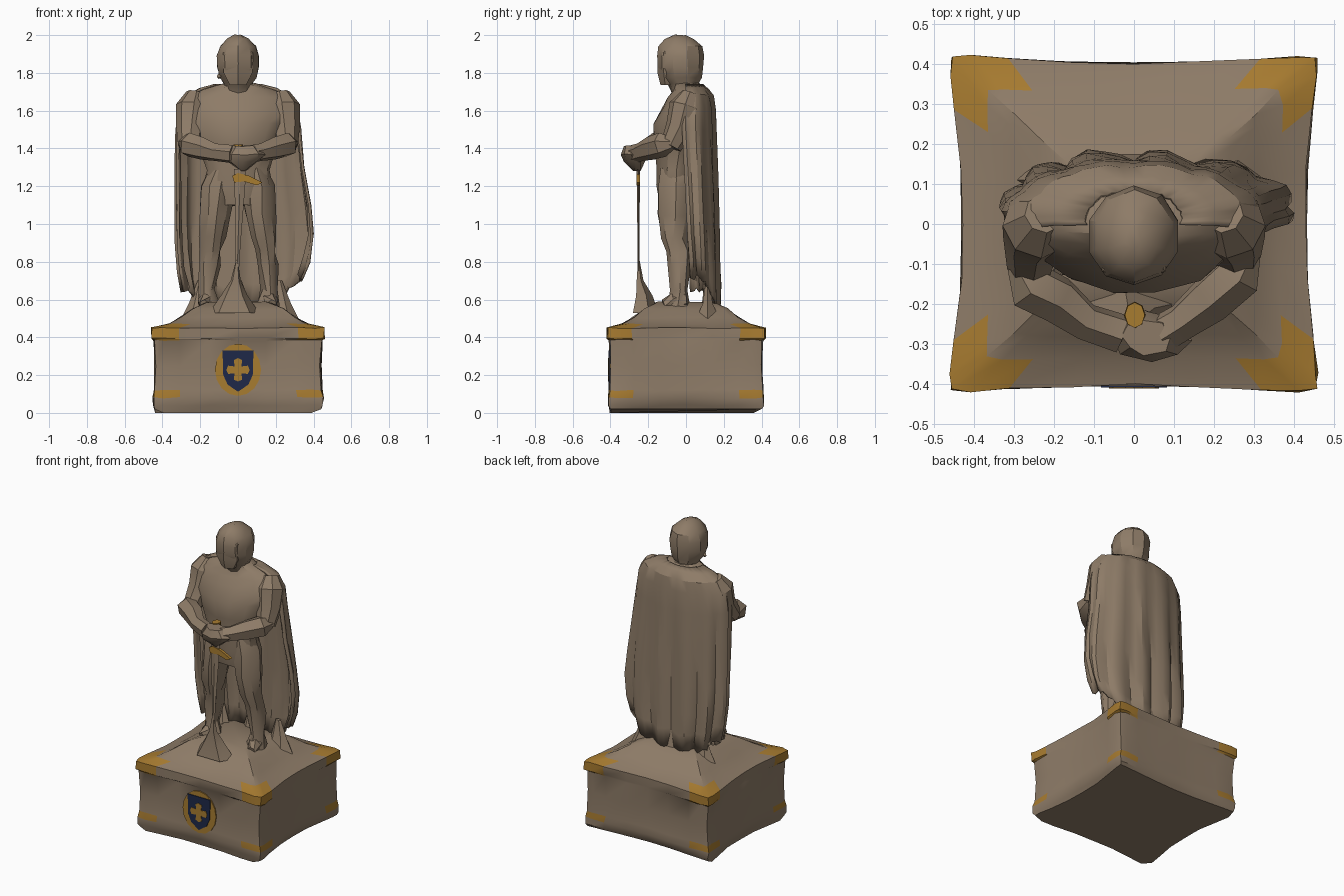
import bpy, bmesh, math, random
from mathutils import Vector

random.seed(4)


def material(name, rgb):
    m = bpy.data.materials.new(name)
    m.diffuse_color = (*rgb, 1)
    return m


STONE = material("weathered stone", (0.27, 0.20, 0.137))
GOLD = material("dull gold", (0.39, 0.20, 0.03))
NAVY = material("navy", (0.013, 0.022, 0.065))


def finish(name, bm, mats, angle=32):
    bmesh.ops.recalc_face_normals(bm, faces=bm.faces)
    me = bpy.data.meshes.new(name)
    bm.to_mesh(me)
    bm.free()
    ob = bpy.data.objects.new(name, me)
    bpy.context.collection.objects.link(ob)
    for m in mats:
        me.materials.append(m)
    bpy.ops.object.select_all(action='DESELECT')
    ob.select_set(True)
    bpy.context.view_layer.objects.active = ob
    bpy.ops.object.shade_smooth_by_angle(angle=math.radians(angle))
    return ob


def skin(bm, rings, closed=True, caps=True, rule=None):
    """Bridge rings of points; rule(ring, segment) gives the material index."""
    vs = [[bm.verts.new(p) for p in r] for r in rings]
    n = len(vs[0])
    for k in range(len(vs) - 1):
        for i in range(n if closed else n - 1):
            j = (i + 1) % n
            f = bm.faces.new((vs[k][i], vs[k][j], vs[k + 1][j], vs[k + 1][i]))
            f.material_index = rule(k, i) if rule else 0
    if caps:
        bm.faces.new(vs[0])
        bm.faces.new(vs[-1])


def body(name, sections, n=12, jitter=0.0, mat=STONE, phase=0.0):
    """Stack of horizontal ellipses: (x, y, z, rx, ry)."""
    bm = bmesh.new()
    rings = []
    for x, y, z, rx, ry in sections:
        rings.append([Vector((x + rx * math.cos(a), y + ry * math.sin(a), z))
                      + Vector([random.uniform(-jitter, jitter) for _ in range(3)])
                      for a in (2 * math.pi * (i + phase) / n for i in range(n))])
    skin(bm, rings)
    return finish(name, bm, [mat])


def limb(name, path, n=7, mat=STONE):
    """Tube along points with radii: (x, y, z, r)."""
    bm = bmesh.new()
    pts = [Vector(p[:3]) for p in path]
    rings = []
    for k, p in enumerate(path):
        d = (pts[min(k + 1, len(pts) - 1)] - pts[max(k - 1, 0)]).normalized()
        u = d.cross(Vector((0, 1, 0.3))).normalized()
        w = d.cross(u)
        rings.append([pts[k] + p[3] * (u * math.cos(a) + w * math.sin(a))
                      for a in (2 * math.pi * i / n for i in range(n))])
    skin(bm, rings)
    return finish(name, bm, [mat])


def plate(name, outline, y_front, depth, mat):
    """Outline in x, z extruded along y."""
    bm = bmesh.new()
    skin(bm, [[(x, y, z) for x, z in outline] for y in (y_front, y_front + depth)])
    return finish(name, bm, [mat])


# Plinth: square rings with pulled-out blunt corners, gold corner brackets
steps = [-1, -0.88, -0.68, -0.33, 0, 0.33, 0.68, 0.88]
rings = []
for s, z, dent in [(0.96, 0.02, 0.05), (0.985, 0.04, 0.045), (0.985, 0.08, 0.025),
                   (0.97, 0.12, 0.022), (0.955, 0.25, 0.012), (0.97, 0.385, 0.02),
                   (1.0, 0.395, 0.034), (1.0, 0.45, 0.034), (0.80, 0.47, 0.01),
                   (0.66, 0.505, 0), (0.52, 0.55, 0), (0.36, 0.585, 0)]:
    ring = []
    for q in range(4):
        for t in steps:
            inset = dent * max(0, 1 - (t * t if abs(t) < 0.6 else abs(t) ** 1.5))
            kx, ky = 1 - inset / 0.46, 1 - 0.6 * inset / 0.42
            x, y = [(t, -ky), (kx, t), (-t, ky), (-kx, -t)][q]
            c = 0.982 if abs(t) == 1 else 1.0
            e = 0.004
            ring.append((0.464 * s * x * c + random.uniform(-e, e),
                         0.423 * s * y * c + random.uniform(-e, e),
                         max(0, z + random.uniform(-e, e) if z > 0.021 else
                             z - 0.02 * (abs(t) < 0.95 and q in (0, 3)))))
    rings.append(ring)
bm = bmesh.new()
skin(bm, rings, rule=lambda k, i: int(k in (2, 5, 6, 7) and i % 8 in (0, 1, 6, 7)))
finish("plinth", bm, [STONE, GOLD])

# Shield emblem on the front of the plinth
oval = [(0.122 * math.cos(a), 0.228 + 0.138 * math.sin(a))
        for a in (math.pi * i / 8 for i in range(16))]
plate("emblem_surround", oval, -0.404, 0.0095, GOLD)
half = [(0.082, 0.33), (0.078, 0.20), (0.055, 0.15), (0.0, 0.112)]
plate("emblem_shield", half + [(-x, z) for x, z in reversed(half[:3])], -0.409, 0.006, NAVY)
cross = []
for q in range(4):
    for u, v in [(0.052, -0.022), (0.062, 0.0), (0.052, 0.022), (0.018, 0.018)]:
        c, s = [(1, 0), (0, 1), (-1, 0), (0, -1)][q]
        cross.append((u * c - v * s, 0.228 + u * s + v * c))
plate("emblem_cross", cross, -0.412, 0.005, GOLD)

# Torso with tunic
body("torso", [(0, -0.05, 1.10, 0.15, 0.085), (0, -0.055, 1.20, 0.18, 0.10),
               (0, -0.05, 1.29, 0.165, 0.105), (0, -0.035, 1.42, 0.21, 0.135),
               (0, -0.02, 1.53, 0.26, 0.15), (0, 0.01, 1.61, 0.295, 0.135),
               (0, 0.02, 1.67, 0.265, 0.115), (0, 0.015, 1.71, 0.19, 0.085),
               (0, 0.0, 1.74, 0.09, 0.07)], n=14, jitter=0.007)

# Head with hood, visor and brow
body("hooded_head", [(0, 0.0, 1.69, 0.075, 0.075), (0, -0.015, 1.745, 0.08, 0.085),
                     (0, -0.025, 1.775, 0.102, 0.108), (0, -0.03, 1.83, 0.114, 0.12),
                     (0, -0.03, 1.89, 0.117, 0.124), (0, -0.03, 1.94, 0.098, 0.114),
                     (0, -0.035, 1.98, 0.06, 0.078), (0, -0.035, 2.0, 0.02, 0.03)],
     n=10, phase=0.5, jitter=0.003)
body("visor", [(0, -0.085, 1.735, 0.05, 0.05), (0, -0.085, 1.80, 0.088, 0.066),
               (0, -0.085, 1.905, 0.092, 0.066), (0, -0.08, 1.93, 0.07, 0.05)], n=6, phase=0.5)
limb("hood_tip", [(-0.07, -0.06, 1.80, 0.03), (-0.108, -0.05, 1.775, 0.008)], n=4)

# Legs, boots, arms and gauntlets, mirrored with small differences
for s, side in ((-1, "right"), (1, "left")):
    body(side + "_leg", [(s * 0.155, -0.04, 0.56, 0.06, 0.06), (s * 0.165, -0.035, 0.65, 0.042, 0.045),
                         (s * 0.155, -0.03, 0.78, 0.058, 0.062), (s * 0.145, -0.04, 0.86, 0.056, 0.065),
                         (s * 0.135, -0.06, 0.93, 0.070, 0.075), (s * 0.12, -0.06, 1.05, 0.082, 0.088),
                         (s * 0.105, -0.05, 1.20, 0.092, 0.10), (s * 0.085, -0.05, 1.29, 0.07, 0.08)],
         n=9, jitter=0.008)
    limb(side + "_boot", [(s * 0.165, 0.0, 0.595, 0.05), (s * 0.17, -0.07, 0.59, 0.045),
                          (s * 0.18, -0.12, 0.575, 0.025)], n=6)
    ey = -0.13 if s < 0 else -0.10
    limb(side + "_upper_arm", [(s * 0.225, 0.025, 1.69, 0.05), (s * 0.24, 0.0, 1.62, 0.09),
                               (s * 0.25, -0.03, 1.51, 0.078), (s * 0.26, ey + 0.02, 1.41, 0.058)], n=8)
    limb(side + "_forearm", [(s * 0.285, ey + 0.03, 1.43, 0.035), (s * 0.26, ey - 0.025, 1.42, 0.066),
                             (s * 0.19, -0.19, 1.40, 0.062), (s * 0.12, -0.245, 1.38, 0.048),
                             (s * 0.05 + 0.02, -0.275, 1.37, 0.05)], n=6)

# Clasped hands
body("clasped_hands", [(0.03, -0.26, 1.285, 0.025, 0.025), (0.03, -0.275, 1.33, 0.085, 0.055),
                       (0.04, -0.285, 1.37, 0.10, 0.062), (0.03, -0.28, 1.41, 0.065, 0.045)],
     n=8, jitter=0.007)

# Sword: pommel, guard and blade
body("pommel", [(0.002, -0.228, 1.38, 0.027, 0.034), (0.002, -0.228, 1.42, 0.025, 0.032)], n=8, mat=GOLD)
plate("sword_guard", [(-0.03, 1.255), (0.0, 1.27), (0.06, 1.255), (0.13, 1.22), (0.10, 1.205),
                      (0.03, 1.225), (-0.02, 1.22)], -0.262, 0.018, GOLD)
body("sword_blade", [(0.01, -0.252, 1.29, 0.032, 0.010), (0.01, -0.252, 1.20, 0.028, 0.008),
                     (0.0, -0.252, 0.90, 0.014, 0.005), (-0.005, -0.25, 0.68, 0.006, 0.004)], n=4)

# Pointed rock under the blade
body("rock", [(-0.02, -0.22, 0.53, 0.14, 0.075), (-0.02, -0.225, 0.62, 0.075, 0.048),
              (-0.012, -0.245, 0.70, 0.028, 0.02), (-0.005, -0.251, 0.82, 0.003, 0.003)], n=5, phase=0.25)

# Cape: open folded sheet around the back and sides
cols = 31
rings = []
for f, rx, ry, y0 in [(0.0, 0.12, 0.07, 0.015), (0.02, 0.20, 0.095, 0.02), (0.05, 0.265, 0.12, 0.02),
                      (0.11, 0.308, 0.135, 0.015), (0.22, 0.320, 0.14, 0.015), (0.42, 0.320, 0.135, 0.025),
                      (0.63, 0.322, 0.13, 0.035), (0.78, 0.318, 0.125, 0.042), (0.9, 0.305, 0.12, 0.05),
                      (1.0, 0.28, 0.115, 0.055)]:
    row = []
    for i in range(cols):
        a = math.radians(-14 + 208 * i / (cols - 1))
        fold = (0.004 + 0.014 * f) * (1, 0.3, -1, -0.2, 0.6)[(i + i // 7) % 5] * (f > 0.04)
        fold += random.uniform(-0.004, 0.004)
        wide = 1 + 0.23 * max(0, math.cos(a)) * math.sin(math.pi * f * 0.6) ** 3
        side = abs(math.cos(a)) ** 3
        low = 0.56 + (0.16 if math.cos(a) > 0 else 0.09) * side + random.uniform(-0.015, 0.015)
        row.append(((rx * wide + fold) * math.cos(a), y0 + (ry + fold) * math.sin(a),
                    1.735 + (low - 1.735) * f))
    rings.append(row)
bm = bmesh.new()
skin(bm, rings, closed=False, caps=False)
cape = finish("cape", bm, [STONE], 28)
mod = cape.modifiers.new("cloth_thickness", 'SOLIDIFY')
mod.thickness = 0.014
mod.offset = 0

# Hem of the cape flaring onto the plinth
for i, (x, y) in enumerate([(-0.20, 0.11), (0.0, 0.145), (0.22, 0.115)]):
    body("cape_hem_%d" % (i + 1), [(x, y, 0.50, 0.10, 0.07), (x, y, 0.58, 0.06, 0.03),
                                   (x * 0.97, y, 0.70, 0.02, 0.012)], n=6)
